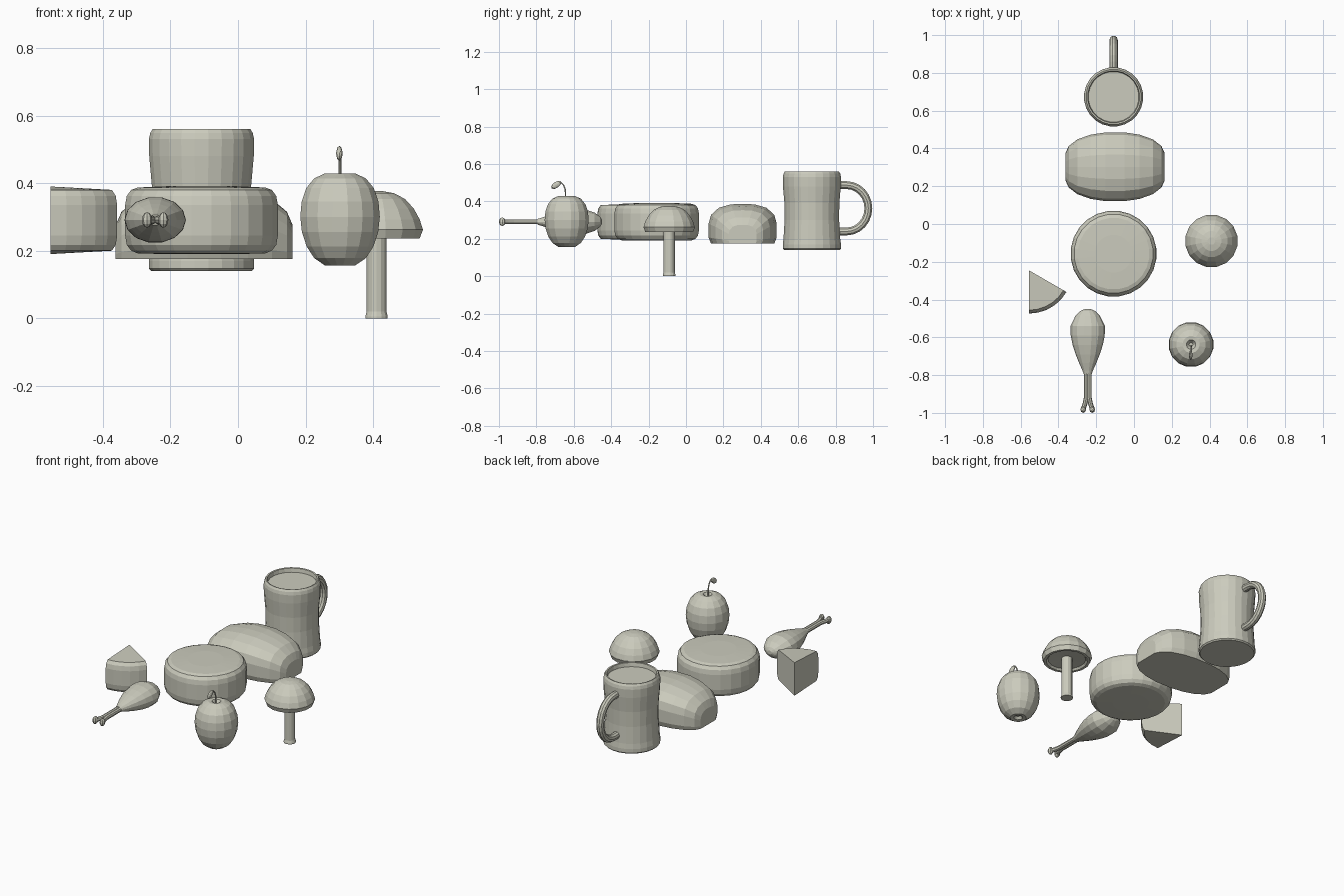
import bpy, bmesh, math
from mathutils import Vector, Matrix

cube = bpy.data.objects.get("Cube")
if cube:
    bpy.data.objects.remove(cube)

mat = bpy.data.materials.new("warm_grey")
COLOUR = (0.6, 0.6, 0.51, 1)
mat.diffuse_color = COLOUR
mat.use_nodes = True
mat.node_tree.nodes["Principled BSDF"].inputs["Base Color"].default_value = COLOUR


def finish(name, bm, location=(0, 0, 0)):
    bmesh.ops.remove_doubles(bm, verts=bm.verts, dist=0.0005)
    bmesh.ops.recalc_face_normals(bm, faces=bm.faces)
    mesh = bpy.data.meshes.new(name)
    bm.to_mesh(mesh)
    bm.free()
    mesh.materials.append(mat)
    obj = bpy.data.objects.new(name, mesh)
    obj.location = location
    bpy.context.collection.objects.link(obj)
    return obj


def loft(name, rings, location=(0, 0, 0)):
    """Skin a list of equal closed rings and cap both ends."""
    bm = bmesh.new()
    loops = [[bm.verts.new(p) for p in ring] for ring in rings]
    n = len(loops[0])
    for a, b in zip(loops, loops[1:]):
        for i in range(n):
            j = (i + 1) % n
            bm.faces.new((a[i], a[j], b[j], b[i]))
    bm.faces.new(loops[0])
    bm.faces.new(loops[-1])
    return finish(name, bm, location)


def lathe(name, profile, sides, x, y):
    """Turn (radius, height) pairs around a vertical axis."""
    angles = [math.tau * (i + 0.5) / sides for i in range(sides)]
    rings = [[(r * math.cos(a), r * math.sin(a), z) for a in angles] for r, z in profile]
    return loft(name, rings, (x, y, 0))


def tube(name, path, radius, sides=8):
    """Sweep a circle along a path lying in a plane of constant x."""
    pts = [Vector(p) for p in path]
    rings = []
    for i, p in enumerate(pts):
        t = (pts[min(i + 1, len(pts) - 1)] - pts[max(i - 1, 0)]).normalized()
        u = Vector((1, 0, 0))
        v = t.cross(u).normalized()
        rings.append([p + radius * (u * math.cos(math.tau * k / sides)
                                    + v * math.sin(math.tau * k / sides))
                      for k in range(sides)])
    return loft(name, rings)


# Mug with a raised rim and a filled interior
MUG_X, MUG_Y = -0.108, 0.673
lathe("mug_body", [(0.15, 0.14), (0.157, 0.147), (0.157, 0.17), (0.153, 0.2),
                   (0.147, 0.3), (0.148, 0.39), (0.156, 0.48), (0.157, 0.53),
                   (0.153, 0.548), (0.146, 0.56), (0.138, 0.558), (0.134, 0.535)],
      24, MUG_X, MUG_Y)

# Mug handle, a half loop running into the wall
handle = [(MUG_X, MUG_Y + 0.14, 0.487)]
for i in range(13):
    a = math.pi / 2 - math.pi * i / 12
    handle.append((MUG_X, 0.858 + 0.117 * math.cos(a), 0.363 + 0.124 * math.sin(a)))
handle.append((MUG_X, MUG_Y + 0.14, 0.239))
tube("mug_handle", handle, 0.022, 10)

# Loaf with a flat base and a rounded crust
half_section = [(0.93, 0), (1, 0.15), (1, 0.5), (0.93, 0.72), (0.7, 0.9), (0.35, 0.985)]
section = half_section + [(0, 1)] + [(-w, h) for w, h in reversed(half_section)]
stations = [(-0.262, 0.075, 0.1), (-0.245, 0.11, 0.14), (-0.2, 0.145, 0.178),
            (-0.13, 0.17, 0.2), (-0.05, 0.182, 0.212)]
stations += [(-x, w, h) for x, w, h in reversed(stations)]
loft("bread_loaf", [[(x, w * s, 0.175 + h * t) for s, t in section]
                    for x, w, h in stations], (-0.1, 0.303, 0))

# Cheese wheel
cheese = [(0.19, 0.192), (0.21, 0.2), (0.223, 0.217), (0.228, 0.245),
          (0.228, 0.335), (0.223, 0.362), (0.21, 0.38), (0.19, 0.387)]
lathe("cheese_wheel", [(0.1, 0.19)] + cheese + [(0.1, 0.391)], 24, -0.108, -0.157)

# Cheese wedge, a sixth of a wheel
bm = bmesh.new()
outline = [(0, 0.19)] + cheese[1:-1] + [(0, 0.39)]
columns = []
for i in range(6):
    a = math.radians(-90 + 60 * i / 5)
    columns.append([bm.verts.new((r * math.cos(a), r * math.sin(a), z)) for r, z in outline])
for a, b in zip(columns, columns[1:]):
    for k in range(len(outline) - 1):
        bm.faces.new((a[k], b[k], b[k + 1], a[k + 1]))
bm.faces.new(columns[0])
bm.faces.new(columns[-1])
finish("cheese_wedge", bm, (-0.555, -0.246, 0))

# Mushroom
MUSH = (0.41, -0.09)
lathe("mushroom_stem", [(0.034, 0), (0.034, 0.006), (0.03, 0.02), (0.03, 0.26)], 14, *MUSH)
lathe("mushroom_cap", [(0.03, 0.252), (0.105, 0.247), (0.115, 0.236), (0.13, 0.236),
                       (0.14, 0.262), (0.13, 0.293), (0.112, 0.325), (0.086, 0.353),
                       (0.053, 0.37), (0.02, 0.376)], 16, *MUSH)

# Apple with a dimple, curled stalk and leaf
APPLE_X, APPLE_Y = 0.302, -0.638
lathe("apple_body", [(0.012, 0.172), (0.025, 0.158), (0.045, 0.156), (0.078, 0.178),
                     (0.101, 0.213), (0.115, 0.255), (0.12, 0.3), (0.116, 0.345),
                     (0.102, 0.385), (0.078, 0.414), (0.045, 0.429), (0.025, 0.427),
                     (0.01, 0.405)], 16, APPLE_X, APPLE_Y)
tube("apple_stalk", [(APPLE_X, APPLE_Y + dy, z) for dy, z in
                     [(-0.008, 0.4), (-0.006, 0.44), (-0.008, 0.465),
                      (-0.016, 0.486), (-0.029, 0.5), (-0.04, 0.502)]], 0.004, 6)
bm = bmesh.new()
bmesh.ops.create_uvsphere(bm, u_segments=8, v_segments=6, radius=1)
bmesh.ops.scale(bm, vec=(0.01, 0.031, 0.016), verts=bm.verts)
bmesh.ops.rotate(bm, matrix=Matrix.Rotation(math.radians(35), 3, "X"), verts=bm.verts)
finish("apple_leaf", bm, (APPLE_X - 0.002, -0.694, 0.488))

# Drumstick meat, an oval section running along y
LEG_X, LEG_Z = -0.245, 0.291
meat = [(-0.45, 0.015), (-0.46, 0.038), (-0.488, 0.066), (-0.54, 0.091), (-0.59, 0.09),
        (-0.64, 0.08), (-0.69, 0.064), (-0.735, 0.046), (-0.775, 0.028), (-0.795, 0.021)]
loft("drumstick_meat", [[(r * math.cos(math.tau * k / 14), y,
                          0.75 * r * math.sin(math.tau * k / 14)) for k in range(14)]
                        for y, r in meat], (LEG_X, 0, LEG_Z))

# Drumstick bone, two strands that part into knuckles
for side, label in ((1, "left"), (-1, "right")):
    strand = [(0.008, -0.77), (0.008, -0.92), (0.014, -0.95), (0.024, -0.98)]
    tube("drumstick_bone_" + label,
         [(LEG_X + side * dx, y, LEG_Z) for dx, y in strand], 0.013)
    bm = bmesh.new()
    bmesh.ops.create_uvsphere(bm, u_segments=8, v_segments=6, radius=1)
    bmesh.ops.scale(bm, vec=(0.015, 0.018, 0.023), verts=bm.verts)
    finish("drumstick_knuckle_" + label, bm, (LEG_X + side * 0.024, -0.982, LEG_Z))
